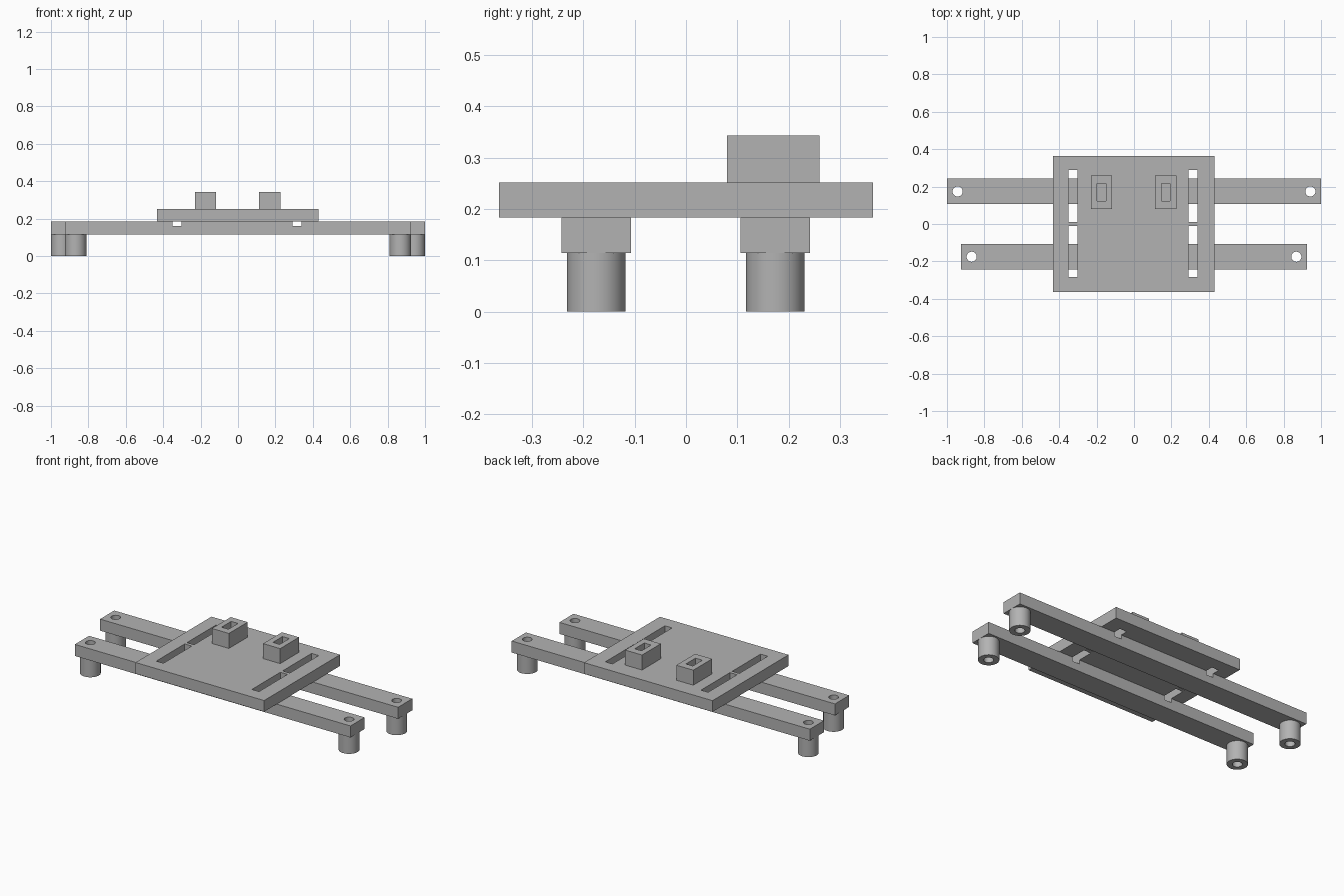
import bpy

if "Cube" in bpy.data.objects:
    bpy.data.objects.remove(bpy.data.objects["Cube"], do_unlink=True)

# Single matte grey
grey = bpy.data.materials.new("matte_grey")
grey.use_nodes = True
grey.diffuse_color = (0.45, 0.45, 0.45, 1)
grey.node_tree.nodes["Principled BSDF"].inputs["Base Color"].default_value = (0.45, 0.45, 0.45, 1)


def finish(name):
    ob = bpy.context.object
    ob.name = name
    ob.data.materials.append(grey)
    return ob


def box(name, x, y, z):
    """Box from (low, high) ranges on each axis."""
    bpy.ops.mesh.primitive_cube_add(size=1, location=[sum(r) / 2 for r in (x, y, z)])
    bpy.context.object.scale = [r[1] - r[0] for r in (x, y, z)]
    bpy.ops.object.transform_apply(location=False, rotation=False, scale=True)
    return finish(name)


def cylinder(name, x, y, z, radius):
    bpy.ops.mesh.primitive_cylinder_add(vertices=48, radius=radius, depth=z[1] - z[0],
                                        location=(x, y, sum(z) / 2))
    return finish(name)


def cut(target, cutters):
    """Subtract every cutter, then discard it."""
    for c in cutters:
        c.hide_render = True
        mod = target.modifiers.new("cut", 'BOOLEAN')
        mod.operation, mod.solver, mod.object = 'DIFFERENCE', 'EXACT', c
        bpy.context.view_layer.objects.active = target
        bpy.ops.object.modifier_apply(modifier=mod.name)
        bpy.data.objects.remove(c, do_unlink=True)


def smooth(ob):
    bpy.ops.object.select_all(action='DESELECT')
    ob.select_set(True)
    bpy.context.view_layer.objects.active = ob
    bpy.ops.object.shade_smooth_by_angle()


BAR_Z, PLATE_Z, BLOCK_Z = (0.114, 0.184), (0.184, 0.252), (0.252, 0.343)
FOOT_R, HOLE_R = 0.057, 0.027
slot_x = [(-0.35, -0.302), (0.292, 0.34)]
slot_y = [(-0.284, -0.011), (0.01, 0.288)]

# Long bars with end holes and top grooves, standing on tubular feet
for side, y, half in (("front", -0.175, 0.925), ("back", 0.174, 1.0)):
    bar = box(side + "_bar", (-half, half), (y - 0.068, y + 0.068), BAR_Z)
    cutters = [box("groove_cutter", sx, (y - 0.1, y + 0.1), (0.16, 0.2)) for sx in slot_x]
    for hand, sign in (("right", -1), ("left", 1)):
        x = sign * (half - FOOT_R)
        cutters.append(cylinder("hole_cutter", x, y, (0.05, 0.25), HOLE_R))
        foot = cylinder(f"{side}_{hand}_foot", x, y, (0, BAR_Z[0]), FOOT_R)
        cut(foot, [cylinder("foot_cutter", x, y, (-0.05, 0.2), HOLE_R)])
        smooth(foot)
    cut(bar, cutters)
    smooth(bar)

# Slotted plate
plate = box("top_plate", (-0.433, 0.43), (-0.364, 0.364), PLATE_Z)
cut(plate, [box("slot_cutter", sx, sy, (0.1, 0.3)) for sx in slot_x for sy in slot_y])

# Hollow blocks on the plate
for hand, x in (("right", -0.174), ("left", 0.17)):
    block = box(hand + "_socket_block", (x - 0.057, x + 0.057), (0.08, 0.26), BLOCK_Z)
    cut(block, [box("socket_cutter", (x - 0.023, x + 0.023), (0.124, 0.216), (0.2, 0.4))])
